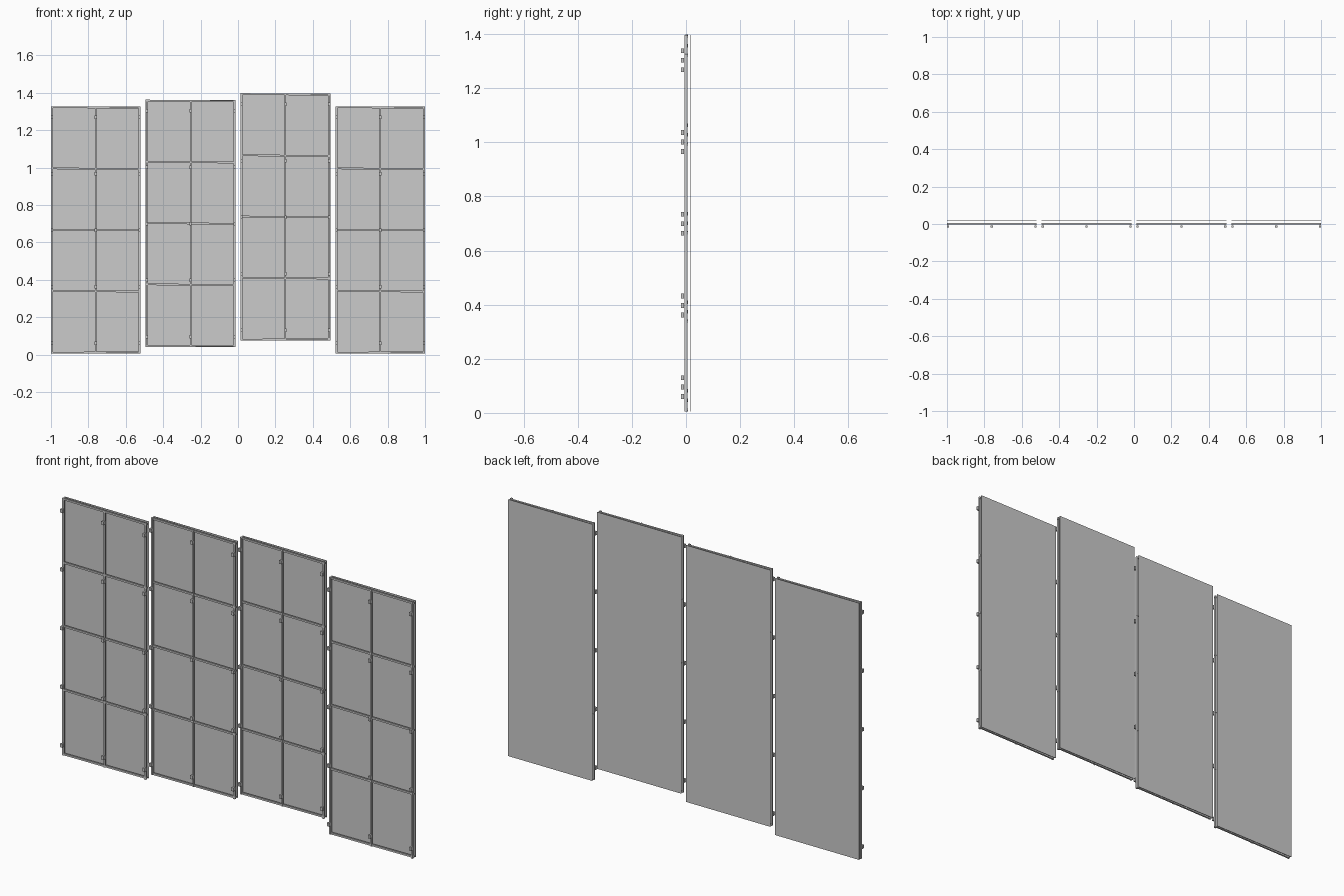
import bpy, bmesh
from mathutils import Vector

if "Cube" in bpy.data.objects:
    bpy.data.objects.remove(bpy.data.objects["Cube"])

W, H = 0.48, 1.322        # panel width and height
PITCH = 0.5067            # spacing between panels
BASES = [0.005, 0.04, 0.075, 0.005]


def add_beam(bm, a, b, side, r):
    """Octagon-free square batten between two points; side is its thin axis."""
    a, b = Vector(a), Vector(b)
    d = (b - a).normalized()
    n = d.cross(Vector(side)).normalized()
    s = n.cross(d)
    rings = []
    for p in (a, b):
        rings.append([bm.verts.new(p + n * i * r + s * j * r)
                      for i, j in ((-1, -1), (1, -1), (1, 1), (-1, 1))])
    for k in range(4):
        m = (k + 1) % 4
        bm.faces.new((rings[0][k], rings[0][m], rings[1][m], rings[1][k]))
    bm.faces.new(rings[0][::-1])
    bm.faces.new(rings[1])


def finish(name, bm):
    bmesh.ops.recalc_face_normals(bm, faces=bm.faces)
    me = bpy.data.meshes.new(name)
    bm.to_mesh(me)
    bm.free()
    ob = bpy.data.objects.new(name, me)
    bpy.context.collection.objects.link(ob)
    return ob


for i, z0 in enumerate(BASES):
    cx = (i - 1.5) * PITCH
    posts = [cx - W / 2 + 0.006, cx, cx + W / 2 - 0.006]

    # thin backing sheet, set behind the frame
    bm = bmesh.new()
    add_beam_z = [(cx - W / 2, z0), (cx + W / 2, z0),
                  (cx + W / 2, z0 + H), (cx - W / 2, z0 + H)]
    bm.faces.new([bm.verts.new((x, 0.018, z)) for x, z in add_beam_z])
    sheet = finish(f"backing_sheet_{i + 1}", bm)
    mod = sheet.modifiers.new("thickness", 'SOLIDIFY')
    mod.thickness = 0.002
    mod.offset = 0

    # upright battens
    bm = bmesh.new()
    for k, x in enumerate(posts):
        r = 0.004 if k == 1 else 0.005
        add_beam(bm, (x, 0, z0), (x, 0, z0 + H), (0, 1, 0), r)
    finish(f"uprights_{i + 1}", bm)

    # cross battens, slightly out of level
    bm = bmesh.new()
    for k in range(5):
        z = z0 + 0.006 + k * (H - 0.012) / 4
        t = -0.002 if k == 0 else 0.002
        add_beam(bm, (cx - W / 2, 0.002, z + t), (cx + W / 2, 0.002, z - t),
                 (0, 1, 0), 0.0045)
    finish(f"cross_battens_{i + 1}", bm)

    # small clips on the front of each upright
    bm = bmesh.new()
    for x in posts:
        for k in range(5):
            z = z0 + 0.055 + k * 0.302
            add_beam(bm, (x, -0.013, z - 0.009), (x, -0.013, z + 0.009),
                     (0, 1, 0), 0.006)
    finish(f"clips_{i + 1}", bm)
